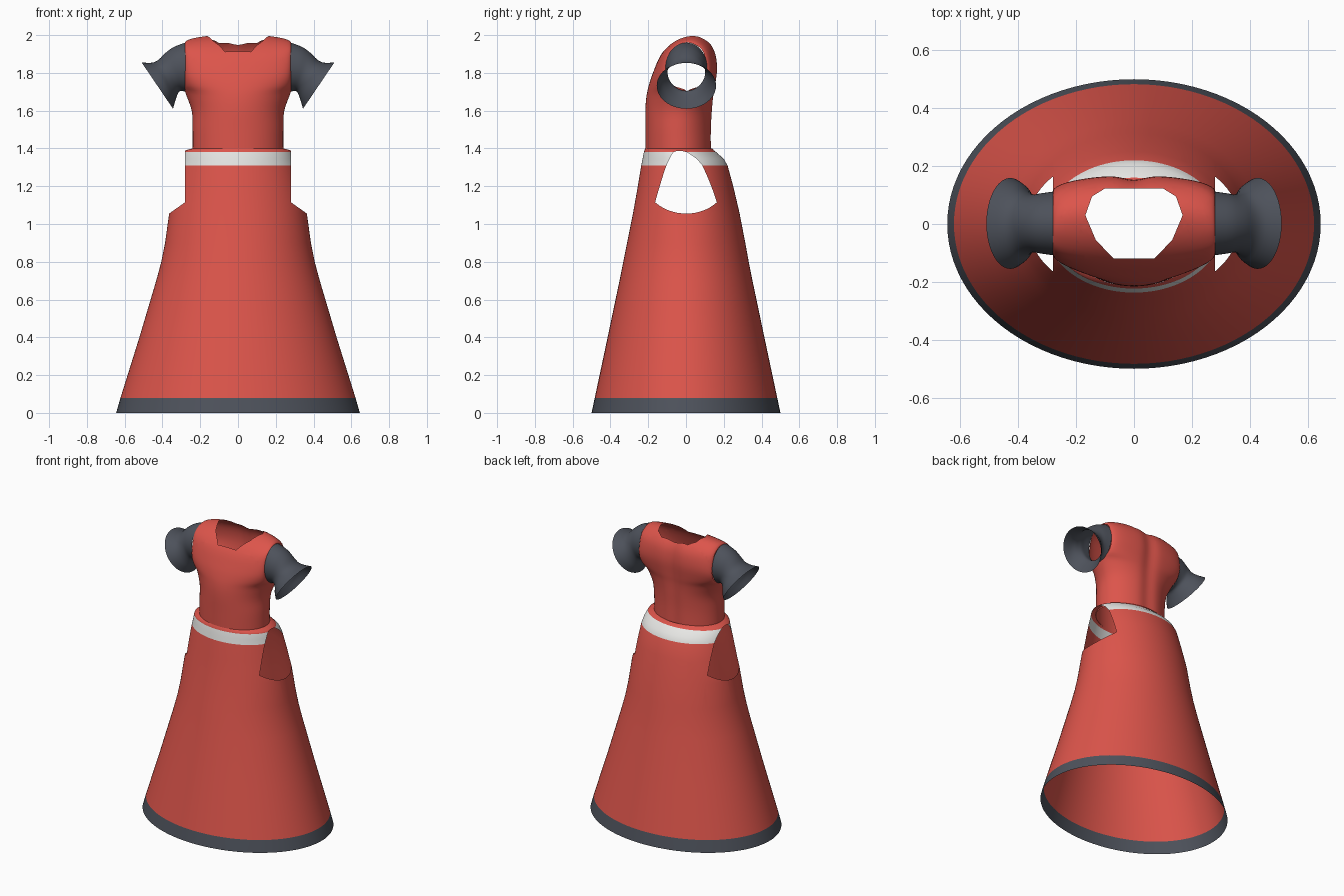
import bpy, bmesh, math
from mathutils import Vector

cube = bpy.data.objects.get("Cube")
if cube:
    bpy.data.objects.remove(cube)


def material(name, color):
    m = bpy.data.materials.new(name)
    m.use_nodes = True
    m.diffuse_color = (*color, 1)
    bsdf = next(n for n in m.node_tree.nodes if n.type == 'BSDF_PRINCIPLED')
    bsdf.inputs["Base Color"].default_value = (*color, 1)
    return m


red = material("red cloth", (0.72, 0.09, 0.07))
grey = material("dark grey trim", (0.075, 0.084, 0.105))
white = material("white sash", (0.8, 0.8, 0.78))


def grid(rows, closed):
    """Skin a stack of equally long point rows with quads."""
    bm = bmesh.new()
    vs = [[bm.verts.new(p) for p in row] for row in rows]
    n = len(rows[0])
    for a, b in zip(vs, vs[1:]):
        for i in range(n if closed else n - 1):
            k = (i + 1) % n
            bm.faces.new((a[i], a[k], b[k], b[i]))
    return bm


def cut(bm, planes, region):
    """Open a convex hole: planes are (point, inward normal), region limits the faces."""
    for co, no in planes:
        faces = [f for f in bm.faces if region(f.calc_center_median())]
        geom = set(faces)
        for f in faces:
            geom.update(f.edges)
            geom.update(f.verts)
        bmesh.ops.bisect_plane(bm, geom=list(geom), dist=1e-5, plane_co=co, plane_no=no)
    gone = []
    for f in bm.faces:
        c = f.calc_center_median()
        if region(c) and all((c - Vector(co)).dot(Vector(no)) > 0 for co, no in planes):
            gone.append(f)
    bmesh.ops.delete(bm, geom=gone, context='FACES')


def finish(bm, name, mats, rule=None):
    for f in bm.faces:
        f.smooth = True
        if rule:
            f.material_index = rule(f.calc_center_median())
    me = bpy.data.meshes.new(name)
    bm.to_mesh(me)
    bm.free()
    for m in mats:
        me.materials.append(m)
    ob = bpy.data.objects.new(name, me)
    bpy.context.collection.objects.link(ob)
    return ob


def smooth_path(pts, steps):
    """Catmull-Rom curve through the points."""
    out = []
    p = [Vector(q) for q in pts]
    for i in range(len(p) - 1):
        a, b, c, d = p[max(i - 1, 0)], p[i], p[i + 1], p[min(i + 2, len(p) - 1)]
        for k in range(steps):
            t = k / steps
            out.append(b + (c - a) * (t / 2) + (a * 2 - b * 5 + c * 4 - d) * (t * t / 2)
                       + (b * 3 - a - c * 3 + d) * (t ** 3 / 2))
    return out + [p[-1]]


# Skirt: rings of (height, half width, front depth, back depth)
SKIRT = [(0, .645, .5, .5), (.08, .622, .483, .483), (.4, .522, .415, .415),
         (.7, .433, .352, .352), (.8, .406, .332, .332), (.9, .386, .312, .314),
         (1.06, .364, .28, .283), (1.2, .333, .255, .25), (1.31, .308, .237, .22),
         (1.345, .297, .23, .2), (1.38, .285, .223, .16), (1.39, .278, .22, .147),
         (1.4, .24, .215, .14)]
SEG = 96
rows = []
for z, a, front, back in SKIRT:
    angles = [math.tau * i / SEG for i in range(SEG)]
    rows.append([(a * math.cos(t), (back - front) / 2 + (back + front) / 2 * math.sin(t), z)
                 for t in angles])
skirt = grid(rows, True)

# Side openings at the hips
for side in (1, -1):
    cut(skirt, [((.28 * side, 0, 0), (side, 0, 0)),
                ((.28 * side, 0, 1.115), (.06 * side, 0, .085))],
        lambda c: c.x * side > .15 and .9 < c.z < 1.392)


def skirt_colour(c):
    if c.z < .08:
        return 1
    return 2 if 1.31 < c.z < 1.38 else 0


finish(skirt, "skirt", [red, grey, white], skirt_colour)

# Bodice: one strip over the shoulder at the centre, blended to one at the armhole
CENTRE = [(-.215, 1.39), (-.215, 1.5), (-.215, 1.6), (-.21, 1.67), (-.198, 1.73),
          (-.175, 1.8), (-.13, 1.9), (-.06, 1.97), (.03, 2.003), (.1, 1.985), (.152, 1.92),
          (.168, 1.83), (.158, 1.73), (.15, 1.67), (.145, 1.6), (.14, 1.5), (.14, 1.39)]
ARM_FRONT = [(.24, -.035, 1.39), (.24, -.035, 1.5), (.245, -.02, 1.6), (.28, .005, 1.7),
             (.28, -.07, 1.735), (.28, -.102, 1.8), (.28, -.082, 1.91), (.28, -.037, 1.95)]
ARM_BACK = [(x, .01 - y if x == .28 else y, z) for x, y, z in reversed(ARM_FRONT)]
middle = smooth_path([(0, y, z) for y, z in CENTRE], 4)
arm = smooth_path(ARM_FRONT + [(.28, .005, 1.96)] + ARM_BACK, 4)
COLS = 48
cols = []
for j in range(COLS + 1):
    angle = math.pi * (j / COLS - .5)
    s, u = math.sin(angle), max(math.cos(angle), 0)
    col = []
    for m, e in zip(middle, arm):
        p = e.lerp(m, u)
        p.x = e.x * s
        # shallow groove down the spine
        p.y -= .014 * math.exp(-(p.x / .05) ** 2) * max(0, p.y / .15)
        col.append(p)
    cols.append(col)
bodice = grid(cols, False)
bmesh.ops.reverse_faces(bodice, faces=bodice.faces[:])
bmesh.ops.remove_doubles(bodice, verts=bodice.verts[:], dist=.0005)

# Neck opening
half = [(.07, -.12), (.132, -.055), (.168, .03), (.145, .095), (.1, .123)]
neck = half + [(-x, y) for x, y in reversed(half)]
planes = []
for (x0, y0), (x1, y1) in zip(neck, neck[1:] + neck[:1]):
    planes.append(((x0, y0, 0), Vector((y0 - y1, x1 - x0, 0)).normalized()))
cut(bodice, planes, lambda c: c.z > 1.82)
finish(bodice, "bodice", [red])

# Flared sleeves: rings of (top x, top z, bottom x, bottom z, half depth)
SLEEVE = [(.279, 1.96, .279, 1.7, .11), (.34, 1.937, .302, 1.705, .104),
          (.385, 1.905, .316, 1.695, .1), (.42, 1.87, .326, 1.67, .112),
          (.455, 1.854, .334, 1.645, .137), (.51, 1.855, .344, 1.61, .157)]
tops = smooth_path([(x, 0, z) for x, z, *_ in SLEEVE], 3)
bottoms = smooth_path([(x, d, z) for _, _, x, z, d in SLEEVE], 3)
for name, side in (("left_sleeve", 1), ("right_sleeve", -1)):
    rows = []
    for a, b in zip(tops, bottoms):
        ring = []
        for i in range(48):
            t = math.tau * i / 48
            p = b.lerp(a, .5 + .5 * math.sin(t))
            ring.append((p.x * side, b.y * math.cos(t) + .002, p.z))
        rows.append(ring)
    sleeve = grid(rows, True)
    if side < 0:
        bmesh.ops.reverse_faces(sleeve, faces=sleeve.faces[:])
    finish(sleeve, name, [grey])
